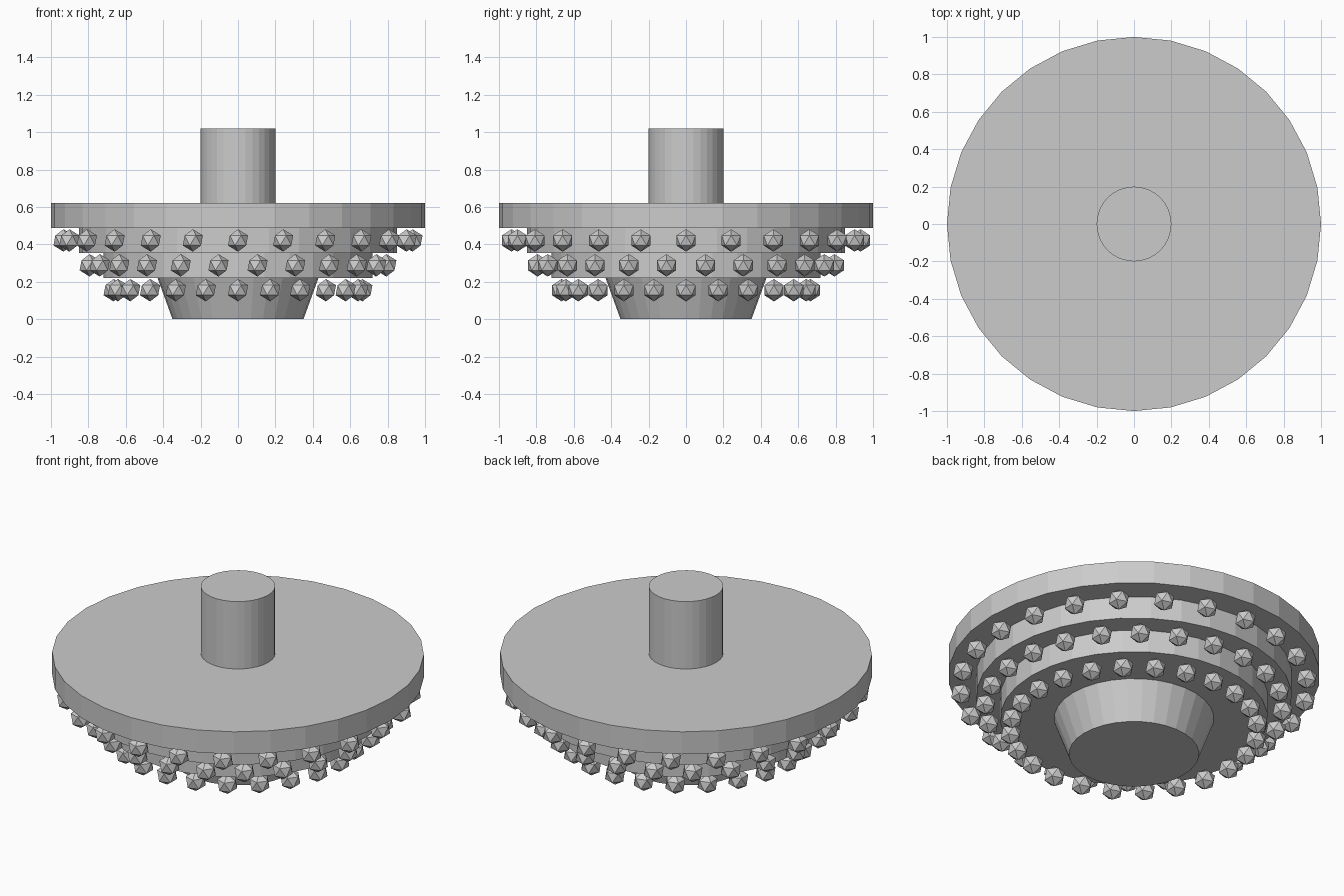
import bpy, bmesh
from math import sin, cos, pi
from mathutils import Matrix, Vector

if "Cube" in bpy.data.objects:
    bpy.data.objects.remove(bpy.data.objects["Cube"])


def make_object(name, bm):
    mesh = bpy.data.meshes.new(name)
    bm.to_mesh(mesh)
    bm.free()
    obj = bpy.data.objects.new(name, mesh)
    bpy.context.collection.objects.link(obj)
    return obj


def drum(name, r_bottom, r_top, z0, z1):
    bm = bmesh.new()
    bmesh.ops.create_cone(bm, cap_ends=True, segments=32,
                          radius1=r_bottom, radius2=r_top, depth=z1 - z0,
                          matrix=Matrix.Translation((0, 0, (z0 + z1) / 2)))
    return make_object(name, bm)


def bead_ring(name, ring_radius, z, offset, count=24, bead_radius=0.06):
    bm = bmesh.new()
    for i in range(count):
        a = 2 * pi * (i + offset) / count
        pos = Vector((ring_radius * cos(a), ring_radius * sin(a), z))
        bmesh.ops.create_icosphere(bm, subdivisions=1, radius=bead_radius,
                                   matrix=Matrix.Translation(pos))
    return make_object(name, bm)


# Stem and stacked tiers, top to bottom
drum("stem", 0.2, 0.2, 0.62, 1.02)
drum("upper_tier", 1.0, 1.0, 0.487, 0.62)
drum("middle_tier", 0.85, 0.85, 0.354, 0.487)
drum("lower_tier", 0.72, 0.72, 0.22, 0.354)

# Tapered bottom bowl
drum("bottom_cone", 0.35, 0.43, 0.0, 0.22)

# Rings of beads hanging under each tier, middle ring staggered
bead_ring("upper_beads", 0.933, 0.421, 0.0)
bead_ring("middle_beads", 0.80, 0.288, 0.5)
bead_ring("lower_beads", 0.665, 0.155, 0.0)
